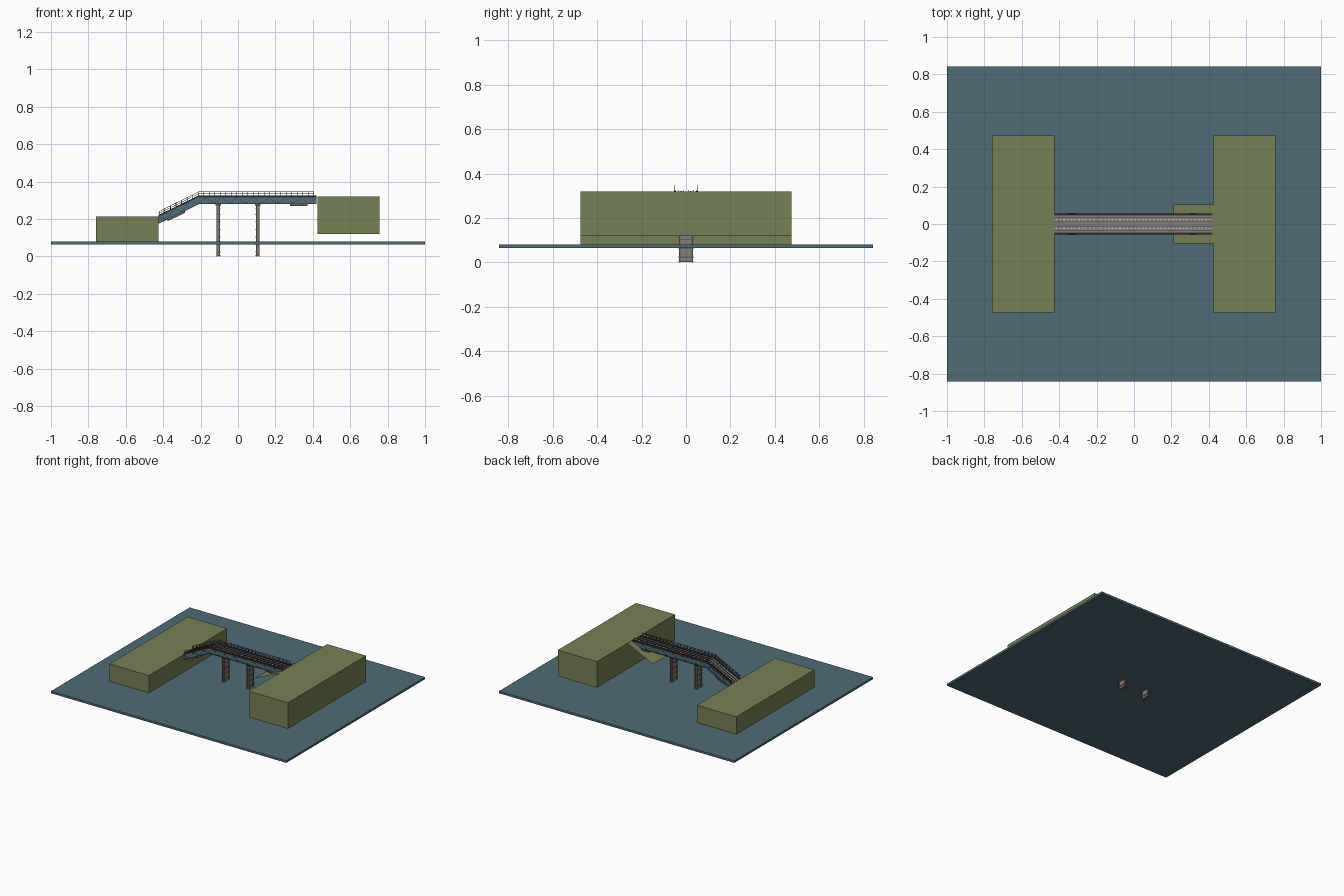
import bpy, bmesh
from mathutils import Vector

if "Cube" in bpy.data.objects:
    bpy.data.objects.remove(bpy.data.objects["Cube"])


def material(name, r, g, b):
    m = bpy.data.materials.new(name)
    m.use_nodes = True
    m.diffuse_color = (r, g, b, 1)
    m.node_tree.nodes["Principled BSDF"].inputs["Base Color"].default_value = (r, g, b, 1)
    return m


WATER = material("water blue", 0.08, 0.15, 0.18)
GRASS = material("grass green", 0.18, 0.22, 0.09)
STEEL = material("steel blue", 0.08, 0.16, 0.22)
DARK = material("dark iron", 0.055, 0.048, 0.045)
DECK = material("deck grey", 0.23, 0.21, 0.20)
STONE = material("pier brown", 0.15, 0.12, 0.095)
PALE = material("pale plank", 0.50, 0.47, 0.43)

LEFT, KNEE, RIGHT = -0.425, -0.21, 0.42
LOW, HIGH = 0.215, 0.32


def level(x):
    """Deck height: a ramp up to the knee, then flat."""
    t = min(1, (x - LEFT) / (KNEE - LEFT))
    return LOW + (HIGH - LOW) * t


class Part:
    """Collects solids in one mesh object."""

    def __init__(self, name, mat):
        self.name, self.mat, self.bm = name, mat, bmesh.new()

    def hexa(self, low, high):
        a = [self.bm.verts.new(p) for p in low]
        b = [self.bm.verts.new(p) for p in high]
        self.bm.faces.new(a[::-1])
        self.bm.faces.new(b)
        for i in range(4):
            j = (i + 1) % 4
            self.bm.faces.new((a[i], a[j], b[j], b[i]))

    def box(self, x0, x1, y0, y1, z0, z1):
        c = ((x0, y0), (x1, y0), (x1, y1), (x0, y1))
        self.hexa([(*p, z0) for p in c], [(*p, z1) for p in c])

    def strip(self, x0, x1, y, w, z0, z1):
        """Box that follows the deck slope, z relative to the deck."""
        cuts = [x0, KNEE, x1] if x0 < KNEE < x1 else [x0, x1]
        for a, b in zip(cuts, cuts[1:]):
            c = ((a, y - w), (b, y - w), (b, y + w), (a, y + w))
            self.hexa([(*p, level(p[0]) + z0) for p in c],
                      [(*p, level(p[0]) + z1) for p in c])

    def brace(self, x0, z0, x1, z1, y, w, t):
        """Diagonal bar in a plane of constant y."""
        p, q = Vector((x0, y, level(x0) + z0)), Vector((x1, y, level(x1) + z1))
        d = (q - p).normalized()
        n, s = Vector((-d.z, 0, d.x)) * t, Vector((0, w, 0))
        self.hexa([p - s - n, p + s - n, p + s + n, p - s + n],
                  [q - s - n, q + s - n, q + s + n, q - s + n])

    def finish(self):
        bmesh.ops.recalc_face_normals(self.bm, faces=self.bm.faces)
        me = bpy.data.meshes.new(self.name)
        self.bm.to_mesh(me)
        self.bm.free()
        me.materials.append(self.mat)
        ob = bpy.data.objects.new(self.name, me)
        bpy.context.collection.objects.link(ob)
        return ob


def block(name, mat, *size):
    p = Part(name, mat)
    p.box(*size)
    p.finish()


# Terrain
block("water", WATER, -1, 1, -0.842, 0.842, 0.064, 0.08)
block("low_bank", GRASS, -0.76, -0.425, -0.474, 0.474, 0.08, 0.213)
block("high_bank", GRASS, 0.425, 0.757, -0.474, 0.474, 0.12, 0.32)
slope = Part("bank_slope", GRASS)
slope.bm.faces.new([slope.bm.verts.new(p) for p in (
    (0.21, -0.104, 0.217), (0.425, -0.104, 0.319),
    (0.425, 0.104, 0.319), (0.21, 0.104, 0.217))])
slope.finish()

# Deck, track rails and dotted planks
deck = Part("deck", DECK)
deck.strip(LEFT, RIGHT, 0, 0.054, -0.006, 0)
deck.finish()
tracks = Part("track_rails", DARK)
for y in (-0.035, -0.012, 0.012, 0.035):
    tracks.strip(LEFT, RIGHT, y, 0.0015, 0, 0.006)
tracks.finish()
planks = Part("plank_ends", PALE)
for i in range(42):
    x = LEFT + 0.006 + i * 0.02
    for y in (-0.022, 0.022):
        planks.strip(x, x + 0.009, y, 0.0035, 0, 0.002)
planks.finish()

# Side girders, flanges and lattice
webs = Part("girder_webs", STEEL)
frames = Part("girder_frames", DARK)
ties = Part("cross_beams", STEEL)
bays = 20
step = (RIGHT - LEFT) / bays
for s in (-1, 1):
    webs.strip(LEFT, RIGHT, s * 0.048, 0.003, -0.038, 0)
    frames.strip(LEFT, RIGHT, s * 0.05, 0.005, -0.005, 0.004)
    frames.strip(LEFT, RIGHT, s * 0.05, 0.004, -0.041, -0.037)
    for i in range(bays):
        a, b = LEFT + i * step, LEFT + (i + 1) * step
        lo, hi = (-0.037, -0.005) if i % 2 else (-0.005, -0.037)
        frames.brace(a, lo, b, hi, s * 0.0515, 0.0012, 0.0012)
for i in range(bays + 1):
    x = min(LEFT + i * step, RIGHT - 0.004)
    ties.strip(x, x + 0.004, 0, 0.046, -0.036, -0.006)
for p in (webs, frames, ties):
    p.finish()

# Handrails
posts = Part("railing_posts", DARK)
rails = Part("handrails", DARK)
for s in (-1, 1):
    for i in range(29):
        x = LEFT + 0.005 + i * 0.0295
        posts.strip(x - 0.0015, x + 0.0015, s * 0.053, 0.002, 0, 0.028 if i % 2 else 0.025)
    for z in (0.013, 0.023):
        rails.strip(LEFT, RIGHT - 0.015, s * 0.053, 0.0015, z, z + 0.0025)
posts.finish()
rails.finish()

# Rounded platforms under the deck
for name, x in (("ramp_platform", -0.33), ("flat_platform", 0.325)):
    p = Part(name, STONE)
    p.strip(x - 0.047, x + 0.047, 0, 0.052, -0.051, -0.04)
    p.strip(x - 0.025, x + 0.025, 0, 0.06, -0.048, -0.042)
    p.finish()

# Piers: panel, corner posts, bands, cap and foot
for name, x in (("left_pier", -0.105), ("right_pier", 0.105)):
    core = Part(name + "_panel", DECK)
    core.box(x - 0.007, x + 0.007, -0.028, 0.028, 0.001, 0.28)
    core.finish()
    frame = Part(name + "_frame", STONE)
    for sx in (-1, 1):
        for sy in (-1, 1):
            cx, cy = x + sx * 0.007, sy * 0.028
            frame.box(cx - 0.003, cx + 0.003, cy - 0.004, cy + 0.004, 0, 0.28)
    for z in (0, 0.02, 0.06, 0.1, 0.14, 0.18, 0.22, 0.25):
        frame.box(x - 0.011, x + 0.011, -0.033, 0.033, z + 0.001, z + 0.006)
    frame.box(x - 0.014, x + 0.014, -0.045, 0.045, 0.272, 0.282)
    frame.finish()
